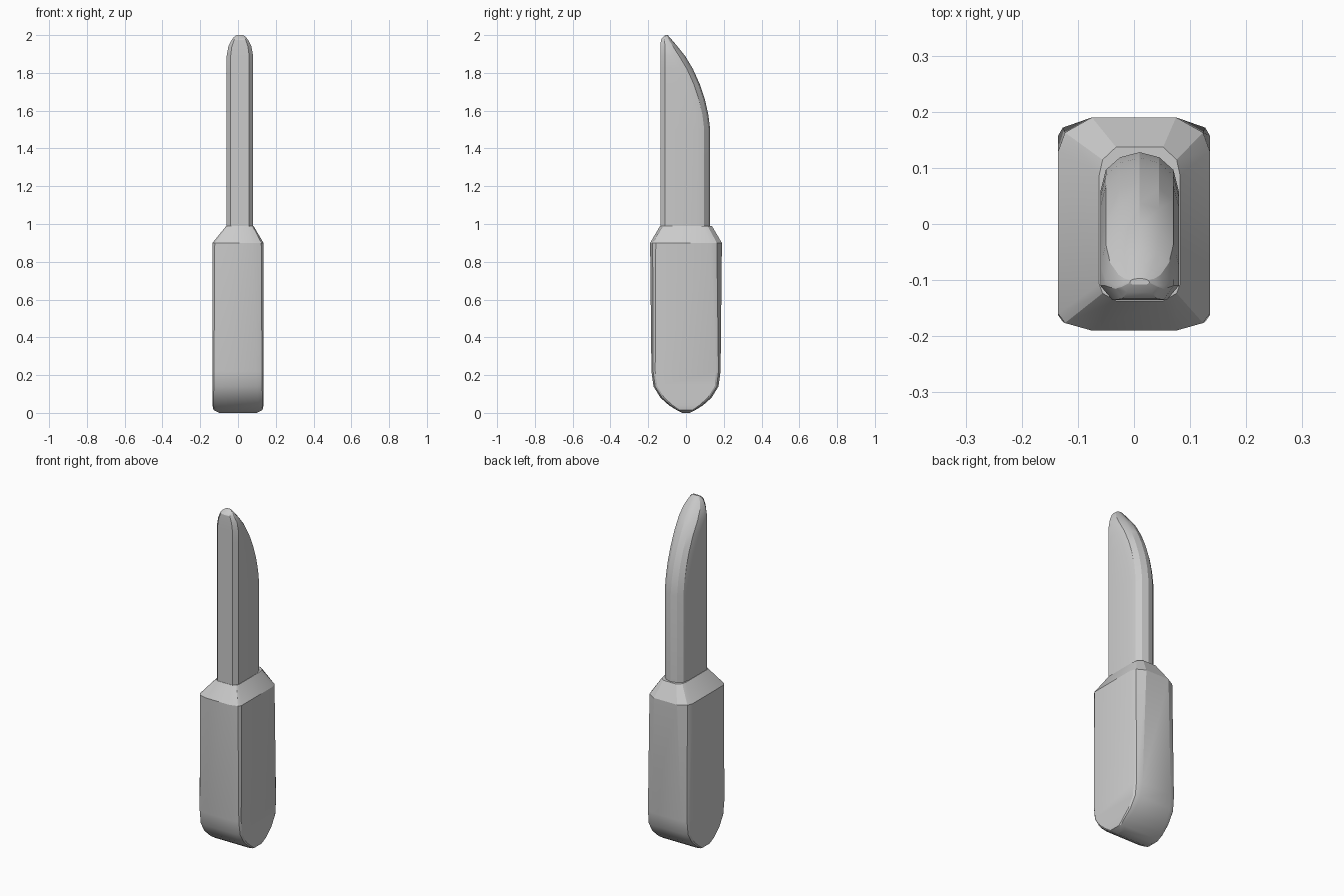
import bpy
import bmesh
import math

cube = bpy.data.objects.get("Cube")
if cube:
    bpy.data.objects.remove(cube, do_unlink=True)

grey = bpy.data.materials.new("plain grey")
grey.use_nodes = True
colour = (0.6, 0.6, 0.6, 1)
grey.diffuse_color = colour
grey.node_tree.nodes["Principled BSDF"].inputs["Base Color"].default_value = colour


def loft(name, rings):
    """Skin a stack of equal-count rings and cap both ends."""
    bm = bmesh.new()
    loops = [[bm.verts.new(p) for p in ring] for ring in rings]
    count = len(loops[0])
    for low, high in zip(loops, loops[1:]):
        for i in range(count):
            j = (i + 1) % count
            bm.faces.new((low[i], low[j], high[j], high[i]))
    bm.faces.new(loops[0][::-1])
    bm.faces.new(loops[-1])
    bmesh.ops.recalc_face_normals(bm, faces=bm.faces)
    mesh = bpy.data.meshes.new(name)
    bm.to_mesh(mesh)
    bm.free()
    mesh.materials.append(grey)
    obj = bpy.data.objects.new(name, mesh)
    bpy.context.collection.objects.link(obj)
    bpy.ops.object.select_all(action='DESELECT')
    obj.select_set(True)
    bpy.context.view_layer.objects.active = obj
    bpy.ops.object.shade_smooth_by_angle(angle=math.radians(25))
    return obj


def handle_ring(z, hx, hy, cut_x, front, back, shift=0):
    """Rectangle with softened corners; front and back corners differ."""
    def corner(sy, cy):
        return [(hx, sy * (hy - cy)),
                (hx - cut_x * 0.2, sy * (hy - cy * 0.45)),
                (hx - cut_x, sy * hy)]
    right = corner(-1, front)[::-1] + corner(1, back)
    left = [(-x, y) for x, y in reversed(right)]
    return [(x + shift, y, z) for x, y in right + left]


# Handle: rounded foot, straight grip, sloping shoulder
loft("handle", [
    handle_ring(0.0, 0.10, 0.02, 0.02, 0.005, 0.005),
    handle_ring(0.015, 0.13, 0.05, 0.02, 0.015, 0.015),
    handle_ring(0.04, 0.135, 0.09, 0.025, 0.02, 0.02),
    handle_ring(0.08, 0.135, 0.135, 0.03, 0.02, 0.02),
    handle_ring(0.14, 0.135, 0.172, 0.035, 0.02, 0.02),
    handle_ring(0.22, 0.135, 0.183, 0.04, 0.02, 0.025),
    handle_ring(0.90, 0.135, 0.19, 0.06, 0.03, 0.06),
    handle_ring(0.99, 0.072, 0.137, 0.03, 0.03, 0.05, 0.01),
])


def blade_ring(z, y0, y1, scale):
    """Flat chamfered spine in front, rounded cutting edge behind."""
    w = 0.07 * scale
    length = y1 - y0
    spine = min(0.025, length * 0.3)
    nose = min(0.07, length * 0.6)
    right = [(w * 0.7, y0), (w, y0 + spine), (w, y1 - nose),
             (w * 0.86, y1 - nose * 0.45), (w * 0.5, y1 - nose * 0.13)]
    left = [(-x, y) for x, y in reversed(right)]
    ring = right + [(0, y1)] + left
    return [(x + 0.01, y, z) for x, y in ring]


# Blade: straight spine, edge curving forward to the tip
profile = [(0.98, 0.128), (1.5, 0.128), (1.58, 0.118), (1.66, 0.1),
           (1.74, 0.073), (1.82, 0.037), (1.89, -0.005)]
rings = [blade_ring(z, -0.135, y, 1) for z, y in profile]
rings += [blade_ring(1.94, -0.135, -0.045, 0.87),
          blade_ring(1.975, -0.133, -0.075, 0.62),
          blade_ring(1.99, -0.122, -0.088, 0.45),
          blade_ring(2.0, -0.108, -0.097, 0.25)]
loft("blade", rings)
